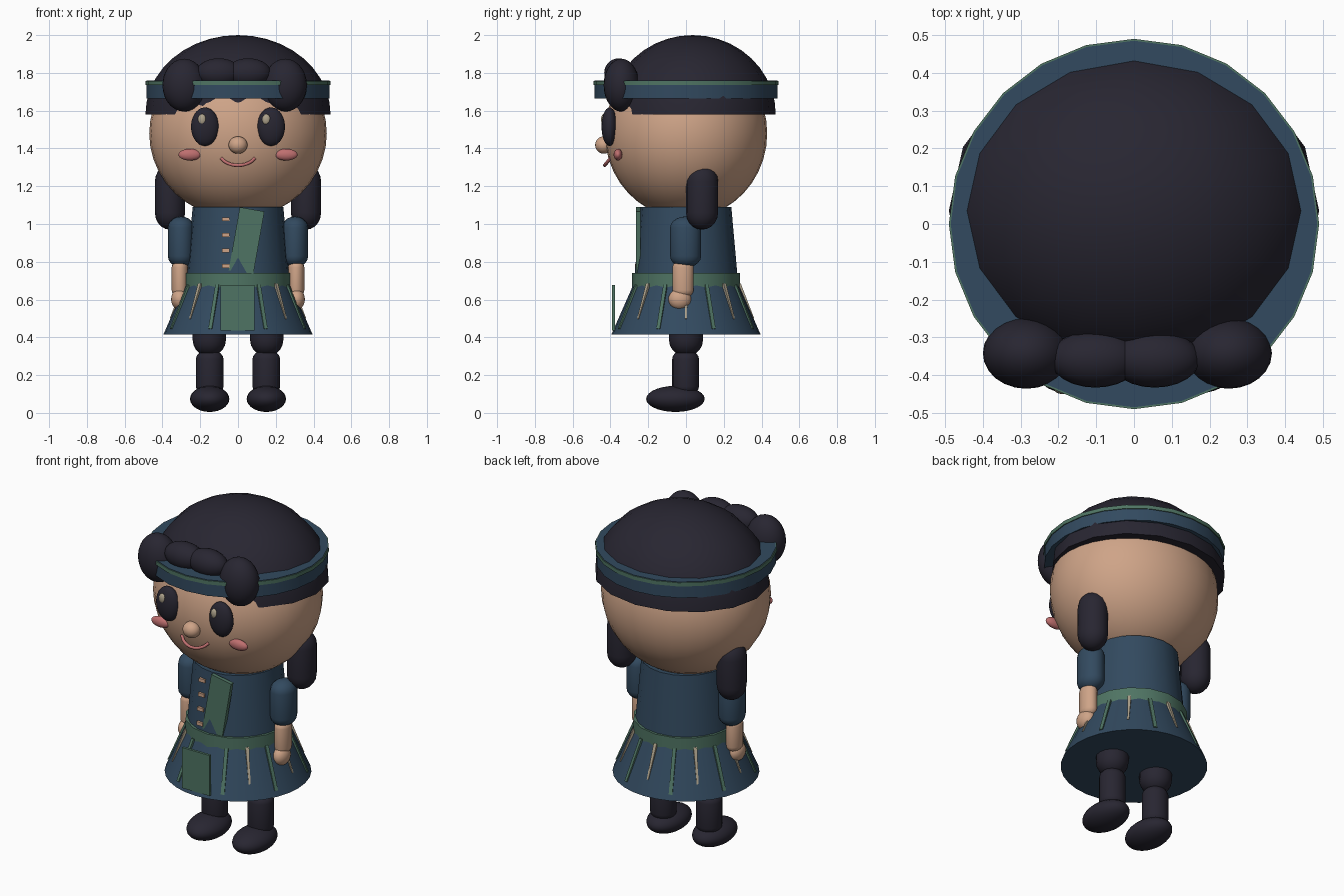
import bpy, bmesh, math
from math import sin, cos, pi, sqrt, radians
from mathutils import Matrix

cube = bpy.data.objects.get("Cube")
if cube:
    bpy.data.objects.remove(cube, do_unlink=True)


def material(name, r, g, b):
    m = bpy.data.materials.new(name)
    m.use_nodes = True
    m.diffuse_color = (r, g, b, 1)
    bsdf = next(n for n in m.node_tree.nodes if n.type == 'BSDF_PRINCIPLED')
    bsdf.inputs["Base Color"].default_value = (r, g, b, 1)
    bsdf.inputs["Roughness"].default_value = 0.8
    return m


DARK = material("charcoal", 0.021, 0.019, 0.031)
BLUE = material("navy blue", 0.032, 0.068, 0.115)
GREEN = material("sage green", 0.078, 0.175, 0.125)
SKIN = material("skin", 0.62, 0.37, 0.245)
PINK = material("rose pink", 0.52, 0.16, 0.16)
CREAM = material("cream", 0.42, 0.36, 0.26)


def finish(name, bm, mat, smooth=True, angle=40):
    bmesh.ops.recalc_face_normals(bm, faces=bm.faces[:])
    me = bpy.data.meshes.new(name)
    bm.to_mesh(me)
    bm.free()
    me.materials.append(mat)
    ob = bpy.data.objects.new(name, me)
    bpy.context.collection.objects.link(ob)
    if smooth:
        bpy.ops.object.select_all(action='DESELECT')
        ob.select_set(True)
        bpy.context.view_layer.objects.active = ob
        bpy.ops.object.shade_smooth_by_angle(angle=radians(angle))
    return ob


def lathe(name, profile, mat, segs=24, center=(0, 0, 0), squash=(1, 1)):
    """Revolve (radius, z) points around z; open ends are capped."""
    bm = bmesh.new()
    rings = []
    for r, z in profile:
        n = 1 if r < 1e-5 else segs
        rings.append([bm.verts.new((center[0] + r * squash[0] * cos(2 * pi * i / segs),
                                    center[1] + r * squash[1] * sin(2 * pi * i / segs),
                                    center[2] + z)) for i in range(n)])
    for a, b in zip(rings, rings[1:]):
        for i in range(segs):
            j = (i + 1) % segs
            if len(a) == 1:
                bm.faces.new((a[0], b[i], b[j]))
            elif len(b) == 1:
                bm.faces.new((a[i], a[j], b[0]))
            else:
                bm.faces.new((a[i], a[j], b[j], b[i]))
    for ring in (rings[0], rings[-1]):
        if len(ring) > 1:
            bm.faces.new(ring)
    return finish(name, bm, mat)


def ball(name, center, radii, mat, segs=24, rings=14):
    bm = bmesh.new()
    bmesh.ops.create_uvsphere(bm, u_segments=segs, v_segments=rings, radius=1)
    bmesh.ops.transform(bm, verts=bm.verts[:],
                        matrix=Matrix.Translation(center) @ Matrix.Diagonal((*radii, 1)))
    return finish(name, bm, mat)


def capsule(name, center, rx, ry, low, high, mat, cap):
    """Upright rounded limb from z = low to z = high with rounded caps."""
    steps = [i * pi / 10 for i in range(6)]
    prof = [(sin(t), low + cap * (1 - cos(t))) for t in steps]
    prof += [(sin(t), high - cap * (1 - cos(t))) for t in reversed(steps)]
    return lathe(name, prof, mat, 16, (*center, 0), (rx, ry))


def box(name, size, matrix, mat, taper=1):
    bm = bmesh.new()
    bmesh.ops.create_cube(bm, size=1)
    for v in bm.verts:
        if v.co.z < 0:
            v.co.x *= taper
    bmesh.ops.transform(bm, verts=bm.verts[:], matrix=matrix @ Matrix.Diagonal((*size, 1)))
    return finish(name, bm, mat, smooth=False)


# Head, hair cap and headband
ball("head", (0, 0, 1.48), (0.47, 0.43, 0.45), SKIN, 32, 20)
dome = [(cos(t), 0.42 * sin(t)) for t in [i * pi / 20 for i in range(11)]]
lathe("hair_cap", dome, DARK, 16, (0, 0.035, 1.58), (0.49, 0.44))
lathe("headband", [(0.485, 1.665), (0.485, 1.76)], BLUE)
lathe("headband_trim", [(0.49, 1.735), (0.49, 1.757)], GREEN)

# Fringe curls
for side, x in (("right", -0.285), ("left", 0.25)):
    ball("outer_curl_" + side, (x, -0.342, 1.735), (0.115, 0.094, 0.14), DARK)
for side, x in (("right", -0.102), ("left", 0.055)):
    ball("inner_curl_" + side, (x, -0.357, 1.80), (0.12, 0.076, 0.077), DARK)

# Face
ball("nose", (0, -0.435, 1.418), (0.05, 0.046, 0.046), SKIN)
path = bpy.data.curves.new("mouth", 'CURVE')
path.dimensions = '3D'
path.bevel_depth = 0.009
path.bevel_resolution = 2
path.use_fill_caps = True
line = path.splines.new('POLY')
line.points.add(10)
for i, p in enumerate(line.points):
    u = i / 5 - 1
    drop = sqrt(1 - 0.8 * u * u) - sqrt(0.2)
    p.co = (0.088 * u, -0.40 - 0.055 * drop, 1.348 - 0.068 * drop, 1)
path.materials.append(PINK)
mouth = bpy.data.objects.new("mouth", path)
bpy.context.collection.objects.link(mouth)

# Paired parts
for side, s in (("right", -1), ("left", 1)):
    ball("eye_" + side, (s * 0.175, -0.405, 1.515), (0.074, 0.042, 0.102), DARK)
    ball("eye_glint_" + side, (s * 0.17 - 0.02, -0.436, 1.553), (0.022, 0.014, 0.029), CREAM, 16, 10)
    ball("cheek_" + side, (s * 0.255, -0.36, 1.367), (0.06, 0.023, 0.031), PINK)
    capsule("pigtail_" + side, (s * 0.36, 0.085), 0.08, 0.085, 0.97, 1.315, DARK, 0.09)
    capsule("sleeve_" + side, (s * 0.302, -0.002), 0.069, 0.082, 0.77, 1.04, BLUE, 0.06)
    capsule("forearm_" + side, (s * 0.308, -0.016), 0.043, 0.056, 0.61, 0.81, SKIN, 0.04)
    ball("hand_" + side, (s * 0.31, -0.033, 0.602), (0.044, 0.06, 0.056), SKIN)
    capsule("upper_leg_" + side, (s * 0.152, 0), 0.088, 0.09, 0.30, 0.56, DARK, 0.085)
    capsule("lower_leg_" + side, (s * 0.15, -0.002), 0.073, 0.071, 0.09, 0.335, DARK, 0.05)
    ball("shoe_" + side, (s * 0.15, -0.056, 0.074), (0.104, 0.155, 0.069), DARK)

# Dress
lathe("bodice", [(0.275, 0.70), (0.24, 1.09)], BLUE, 20)
lathe("belt", [(0.286, 0.66), (0.286, 0.74)], GREEN, 16)
lathe("skirt", [(0.395, 0.415), (0.263, 0.715)], BLUE, 32)

# Pleat stripes, alternating colours around the skirt
for i in range(1, 16):
    cream = i % 2 == 0
    z = 0.59 if cream else 0.56
    r = 0.263 + (0.715 - z) * 0.44
    m = (Matrix.Rotation(i * pi / 8, 4, 'Z') @ Matrix.Translation((0, -r, z))
         @ Matrix.Rotation(radians(-21 if cream else -22.5), 4, 'X'))
    box("pleat_stripe", (0.02, 0.016, 0.2 if cream else 0.25), m,
        CREAM if cream else GREEN, 0.5 if cream else 1)

# Front panel, sash and buttons
box("skirt_panel", (0.18, 0.015, 0.24), Matrix.Translation((-0.003, -0.383, 0.556)), GREEN)
box("chest_sash", (0.132, 0.022, 0.34),
    Matrix.Translation((0.045, -0.253, 0.91)) @ Matrix.Rotation(radians(10), 4, 'Y'), GREEN)
for z in (1.025, 0.942, 0.86, 0.777):
    r = 0.275 - (z - 0.70) * 0.09
    box("button", (0.04, 0.02, 0.02),
        Matrix.Translation((-0.065, -sqrt(r * r - 0.0042), z)), SKIN)
